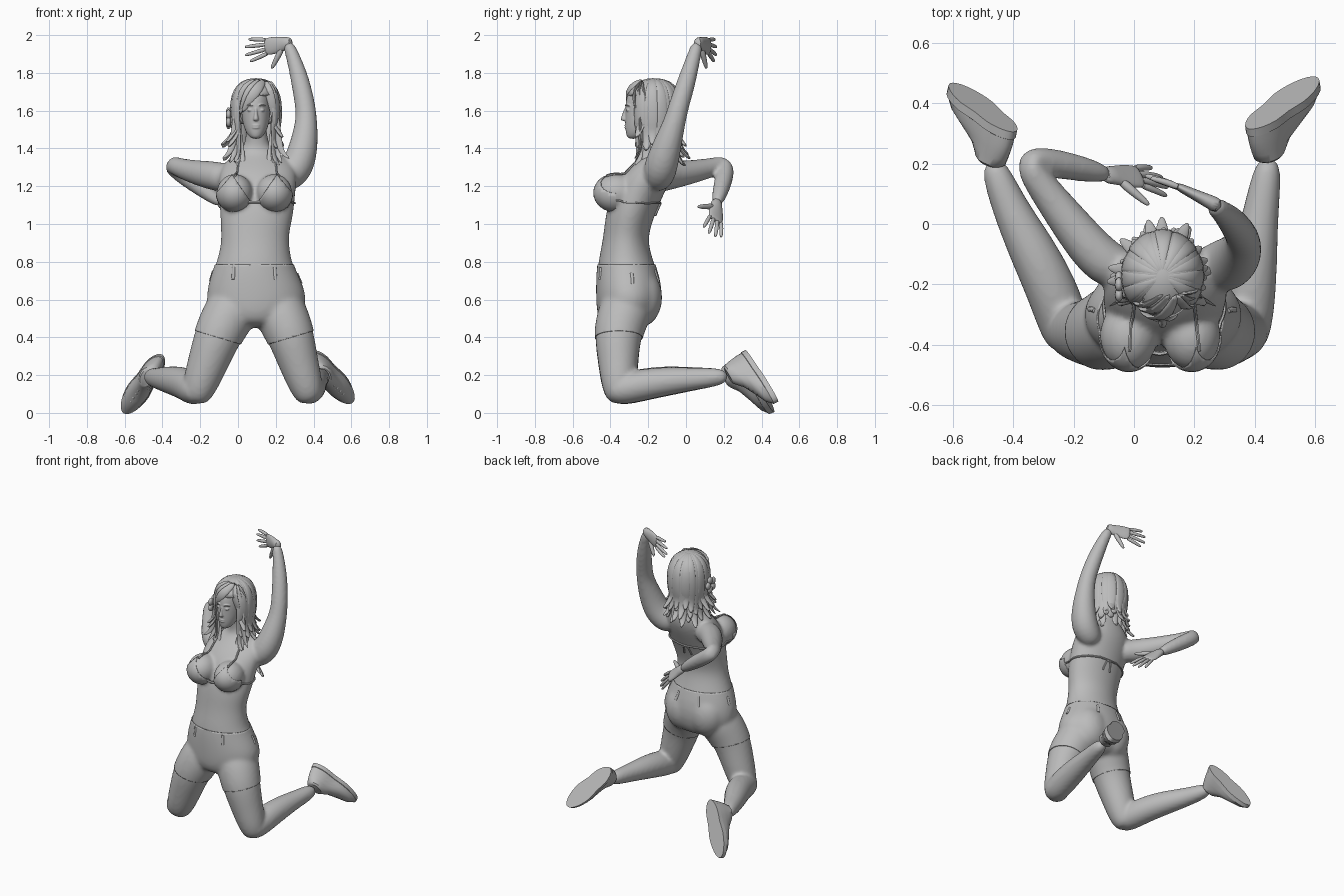
import bpy, bmesh, math, random
from mathutils import Vector as V

random.seed(4)
cube = bpy.data.objects.get("Cube")
if cube:
    bpy.data.objects.remove(cube)
clay = bpy.data.materials.new("plain_grey")
clay.use_nodes = True
clay.diffuse_color = (0.5, 0.5, 0.5, 1)
clay.node_tree.nodes["Principled BSDF"].inputs["Base Color"].default_value = (0.5, 0.5, 0.5, 1)

def loft(bm, rings, n=16):   # closed skin over elliptical rings: centre, half axis u, half axis v
    turn = [2 * math.pi * i / n for i in range(n)]
    loops = [[bm.verts.new(V(c) + V(u) * math.cos(a) + V(v) * math.sin(a)) for a in turn] for c, u, v in rings]
    for low, high in zip(loops, loops[1:]):
        for i in range(n):
            bm.faces.new((low[i], low[i - 1], high[i - 1], high[i]))
    bm.faces.new(loops[0])
    bm.faces.new(loops[-1][::-1])

def stack(bm, rows, n=24):   # horizontal rings: z, centre x, centre y, radius x, radius y
    loft(bm, [((x, y, z), (rx, 0, 0), (0, ry, 0)) for z, x, y, rx, ry in rows], n)

def tube(bm, pts, ref=(0, 1, 0), flat=1.0, n=12):   # limb along (x, y, z, radius), thinned towards ref
    ps, rings = [V(p[:3]) for p in pts], []
    for i, p in enumerate(ps):
        t = (ps[min(i + 1, len(ps) - 1)] - ps[max(i - 1, 0)]).normalized()
        u = t.cross(V(ref)).normalized()
        rings.append((p, u * pts[i][3], u.cross(t) * pts[i][3] * flat))
    loft(bm, rings, n)

def ball(bm, centre, size, seg=24):
    for v in bmesh.ops.create_uvsphere(bm, u_segments=seg, v_segments=seg // 2, radius=1)["verts"]:
        v.co = V([c + s * k for c, s, k in zip(centre, size, v.co)])

def subdivide(levels):
    return ("SUBSURF", dict(levels=levels, render_levels=levels))

def blend(voxel, steps):
    return [subdivide(2), ("REMESH", dict(mode="VOXEL", voxel_size=voxel, use_smooth_shade=True)),
            ("SMOOTH", dict(factor=.5, iterations=steps))]

def finish(name, bm, mods=(), angle=50):
    bmesh.ops.recalc_face_normals(bm, faces=bm.faces)
    me = bpy.data.meshes.new(name)
    bm.to_mesh(me)
    bm.free()
    me.materials.append(clay)
    me.polygons.foreach_set("use_smooth", [True] * len(me.polygons))
    me.set_sharp_from_angle(angle=math.radians(angle))
    ob = bpy.data.objects.new(name, me)
    bpy.context.collection.objects.link(ob)
    for kind, settings in mods:
        m = ob.modifiers.new(kind.lower(), kind)
        for key, value in settings.items():
            setattr(m, key, value)
    return ob

def snap(ob, p):   # nearest point on a finished surface, and its normal
    return ob.evaluated_get(bpy.context.evaluated_depsgraph_get()).closest_point_on_mesh(V(p))[1:3]

CX, HX = .1, .095   # middle of the chest and of the head
torso = [(.45, .09, -.31, .13, .1), (.5, .09, -.31, .23, .155), (.6, .1, -.3, .268, .172), (.7, .09, -.305, .24, .167),
         (.79, .085, -.317, .202, .15), (.88, .09, -.322, .182, .126), (.95, .09, -.317, .18, .12),
         (1.05, .1, -.295, .195, .131), (1.15, .1, -.26, .203, .14), (1.25, .105, -.215, .21, .14),
         (1.32, .11, -.175, .19, .11), (1.37, .1, -.15, .12, .075), (1.41, .1, -.15, .062, .06),
         (1.5, .097, -.17, .055, .058), (1.56, .095, -.19, .05, .055)]
thighs = [[(0, -.3, .6, .14), (-.06, -.337, .5, .139), (-.112, -.364, .4, .128), (-.165, -.358, .25, .11),
           (-.208, -.355, .13, .095), (-.23, -.35, .05, .06)],
          [(.19, -.3, .6, .14), (.24, -.337, .5, .139), (.283, -.364, .4, .128), (.325, -.358, .25, .108),
           (.365, -.355, .13, .093), (.385, -.35, .05, .06)]]
shins = [[(-.21, -.42, .125, .06), (-.225, -.35, .12, .09), (-.27, -.22, .152, .09), (-.34, -.08, .172, .082),
          (-.42, .07, .182, .06), (-.475, .22, .195, .046)],
         [(.37, -.42, .125, .06), (.373, -.35, .12, .087), (.387, -.22, .152, .088), (.403, -.07, .172, .076),
          (.425, .07, .182, .058), (.45, .23, .195, .046)]]
arms = [[(.0, -.16, 1.23, .07), (-.1, -.14, 1.25, .085), (-.21, .0, 1.27, .069), (-.305, .125, 1.295, .054),
         (-.35, .19, 1.318, .046), (-.35, .21, 1.308, .048), (-.29, .205, 1.258, .052), (-.18, .185, 1.18, .046),
         (-.075, .16, 1.1, .03)],
        [(.2, -.16, 1.2, .07), (.31, -.14, 1.28, .097), (.348, -.105, 1.4, .082), (.363, -.06, 1.54, .06),
         (.358, -.04, 1.62, .056), (.33, .005, 1.76, .052), (.288, .045, 1.9, .037), (.26, .062, 1.96, .032)]]
busts = [(CX + s * .104 - .013, -.37, 1.165) for s in (-1, 1)]

# Skin: torso, limbs and bust blended into one surface
bm = bmesh.new()
stack(bm, torso)
for i, ref in ((0, (.3, .2, .9)), (1, (0, 1, 0))):
    tube(bm, thighs[i])
    tube(bm, shins[i], ref=(0, 0, 1))
    tube(bm, arms[i], ref=ref)
    ball(bm, busts[i], (.097, .116, .1))
body = finish("body", bm, blend(.011, 6))

# Shorts: pelvis and upper thighs a little proud of the skin, with sloping hems
bm = bmesh.new()
stack(bm, [(z, x, y, rx + .006, ry + .006) for z, x, y, rx, ry in torso[:7]])
for s, leg in zip((-1, 1), thighs):
    tube(bm, [(x, y, z, r + .006) for x, y, z, r in leg[:4]])
    ball(bm, (.09 + s * .09, -.24, .61), (.13, .116, .155))
source = finish("shorts_source", bm, blend(.012, 10))
bm = bmesh.new()
bm.from_object(source, bpy.context.evaluated_depsgraph_get())
bpy.data.objects.remove(source)
for s, point, normal in ((0, (0, 0, .785), (0, 0, 1)), (-1, (-.11, 0, .4), (-.3, 0, -1)), (1, (.285, 0, .4), (.3, 0, -1))):
    part = [f for f in bm.faces if s == 0 or (f.calc_center_median().x - .09) * s > 0]
    part += list({e for f in part for e in f.edges}) + list({v for f in part for v in f.verts})
    bmesh.ops.bisect_plane(bm, geom=part, plane_co=point, plane_no=normal, clear_outer=True)
shorts = finish("shorts", bm, [("SOLIDIFY", dict(thickness=.005))])

# Belt loops lying on the waistband
bm = bmesh.new()
for x, y in ((-.045, -.5), (.215, -.5), (-.2, -.27), (.4, -.27), (.0, -.1), (.19, -.1)):
    spots = [snap(shorts, (x, y, z)) for z in (.71, .745, .778)]
    loft(bm, [(p, V((-no.y, no.x, 0)) * .009, no * .007) for p, no in spots], 8)
finish("belt_loops", bm)

# Bikini top: cups trimmed to triangles, with straps that follow the skin
for side, s, c in (("right", -1, busts[0]), ("left", 1, busts[1])):
    bm = bmesh.new()
    ball(bm, c, (.101, .121, .104), 32)
    for off, no in (((0, 0, 0), (0, 1, 0)), ((-s * .025, 0, .04), (-s * .8, 0, .55)), ((s * .06, 0, .045), (s * .7, 0, .6))):
        bmesh.ops.bisect_plane(bm, geom=bm.verts[:] + bm.edges[:] + bm.faces[:],
                               plane_co=V(c) + V(off), plane_no=no, clear_outer=True)
    finish(side + "_bikini_cup", bm, [("SOLIDIFY", dict(thickness=.004))])
neck = ((.115, -.42, 1.25), (.11, -.33, 1.28), (.1, -.27, 1.32), (.09, -.2, 1.37), (.065, -.14, 1.4))
back = ((.19, -.37, 1.12), (.22, -.3, 1.11), (.21, -.22, 1.105), (.16, -.15, 1.1), (.08, -.1, 1.095), (0, -.1, 1.095))
tail = ((0, -.1, 1.095), (.02, -.1, 1.08), (.035, -.1, 1.02))
bm = bmesh.new()
for s in (-1, 1):
    for line, ref in ((neck, (1, 0, 0)), (back, (0, 0, 1)), (tail, (1, 0, 0))):
        fine = [V(a).lerp(V(b), k / 4) for a, b in zip(line, line[1:]) for k in range(5 if b == line[-1] else 4)]
        spots = [snap(body, (CX + s * p.x, p.y, p.z)) for p in fine]
        tube(bm, [(*(p + no * .004), .006) for p, no in spots], ref=ref, n=6)
tube(bm, [(.03, -.42, 1.115, .006), (.085, -.43, 1.115, .008), (.14, -.42, 1.115, .006)], ref=(0, 0, 1), n=6)
finish("bikini_straps", bm)

# Hands: flat palm, four spread fingers and a thumb
for name, wrist, tip, thumb in (("right_hand", (-.08, .162, 1.105), (.11, .152, .945), (.37, -.76, .46)),
                                ("left_hand", (.262, .068, 1.957), (.03, .18, 1.92), (0, 0, -1))):
    w, d = V(wrist), (V(tip) - V(wrist)).normalized()
    t = (V(thumb) - d * V(thumb).dot(d)).normalized()
    no = d.cross(t)
    bm = bmesh.new()
    loft(bm, [(w + d * k, t * a, no * b) for k, a, b in
              ((-.03, .032, .028), (.02, .034, .023), (.07, .048, .018), (.125, .046, .014), (.135, .04, .01))])
    for k, length in ((1.5, .115), (.5, .135), (-.5, .13), (-1.5, .105)):
        way = (d + t * (k * .15 + .05)).normalized()
        tube(bm, [(*(w + d * .115 + t * k * .023 + way * length * f + no * f * f * .015), r)
                  for f, r in ((0, .013), (.5, .012), (.9, .01), (1, .005))], ref=no, n=8)
    tube(bm, [(*(w + d * .03 + t * .015 + (d * .7 + t * .9) * f), r)
              for f, r in ((0, .019), (.06, .016), (.1, .012), (.118, .006))], ref=no, n=8)
    finish(name, bm, [subdivide(1)], angle=90)

# Shoes: stacked outlines from the sole up to the ankle, with laces
for name, heel, toe, ankle in (("right_shoe", (-.4, .305, .308), (-.6, .468, .008), (-.475, .19, .19)),
                               ("left_shoe", (.38, .315, .328), (.602, .488, .065), (.45, .2, .19))):
    h, axis, size = V(heel), (V(toe) - V(heel)).normalized(), (V(toe) - V(heel)).length
    up = V(ankle) - h
    up = (up - axis * up.dot(axis)).normalized()
    across = axis.cross(up)
    bm = bmesh.new()
    loft(bm, [(h + up * z + axis * c * size, axis * l * size, across * w) for z, c, l, w in
              ((0, .5, .5, .066), (.028, .5, .5, .068), (.03, .5, .488, .064), (.055, .46, .445, .063),
               (.08, .37, .345, .058), (.11, .28, .235, .052), (.14, .24, .165, .05), (.15, .24, .13, .04))], 32)
    for v in bm.verts:   # pinch the waist of the sole
        f = (v.co - h).dot(axis) / size
        v.co -= across * (v.co - h).dot(across) * .18 * math.exp(-((f - .4) / .15) ** 2)
    for i in range(5):
        p = h + axis * size * (.42 + i * .08) + up * (.122 - i * .012)
        tube(bm, [(*(p + across * k * .032 - up * abs(k) * .016), .006) for k in (-1, -.5, 0, .5, 1)], ref=up, n=6)
    finish(name, bm, angle=40)

# Head with nose, lips, brows and eyes
bm = bmesh.new()
stack(bm, [(z, HX, y, a, b) for z, y, a, b in
           ((1.45, -.28, .022, .027), (1.475, -.26, .048, .058), (1.52, -.235, .067, .088), (1.57, -.215, .076, .108),
            (1.62, -.205, .079, .118), (1.68, -.195, .077, .12), (1.73, -.19, .055, .095), (1.75, -.19, .02, .04))])
stack(bm, [(z, HX, y, a, b) for z, y, a, b in
           ((1.545, -.325, .013, .015), (1.555, -.328, .017, .022), (1.58, -.322, .009, .016), (1.62, -.315, .007, .012))], 10)
for s in (-1, 1):
    ball(bm, (HX, -.316, 1.516 + s * .0055), (.023, .011, .007), 12)
    ball(bm, (HX + s * .031, -.305, 1.603), (.016, .015, .009), 12)
    tube(bm, [(HX + s * x, y, z, .005) for x, y, z in ((.014, -.323, 1.627), (.035, -.316, 1.634), (.055, -.297, 1.624))],
         ref=(0, 0, 1), n=6)
finish("head", bm, blend(.004, 2))

# Hair: cap open around the face, then layered locks that flick outwards at the ends
bm = bmesh.new()
ball(bm, (HX, -.175, 1.63), (.122, .15, .142), 32)
gap = [f for f in bm.faces if (c := f.calc_center_median()).y < -.24 and c.z < 1.7 - (c.x - HX) * .3 or c.z < 1.53]
bmesh.ops.delete(bm, geom=gap, context="FACES")
finish("hair_cap", bm, [("SOLIDIFY", dict(thickness=.012))])
bm = bmesh.new()
for layer, count in ((0, 15), (1, 13), (2, 11)):
    for i in range(count):
        a = math.radians(48 + 264 * (i + random.uniform(.3, .7)) / count)
        out, along = V((math.sin(a), -math.cos(a), 0)), V((math.cos(a), math.sin(a), 0))
        end, flick = 1.33 + layer * .05 + random.uniform(-.03, .03), random.uniform(.13, .18)
        path = ((.0, 1.768, .006), (.045, 1.762, .016), (.09, 1.733, .025), (.118, 1.68, .031), (.128, 1.6, .034),
                (.12, 1.51, .031), (.112, end + .07, .027), (.87 * flick, end + .02, .02), (flick, end, .006))
        loft(bm, [(V((HX, -.17, z)) + V((out.x, out.y * 1.12, 0)) * (r + layer * .003), along * wd,
                   (out + V((0, 0, .6))) * .008) for r, z, wd in path], 8)
locks = []
for k in range(4):   # curls over the front of both shoulders
    locks += [[(s * x, y, z, r) for x, y, z, r in
               ((.09, -.25, 1.66, .014), (.105, -.24, 1.55, .024), (.085 + k * .012, -.215 - k * .01, 1.43, .02),
                (.07 + k * .022, -.25, 1.34 + k * .012, .016), (.06 + k * .04, -.275, 1.27 + k * .025, .004))] for s in (-1, 1)]
for k in range(3):   # fringe parted off centre and swept across the forehead
    locks += [[(.045 - k * .02, -.23, 1.765, .014), (.015 - k * .034, -.305 + k * .015, 1.725, .032),
               (-.03 - k * .024, -.318 + k * .026, 1.665, .03), (-.078 - k * .01, -.283 + k * .03, 1.585 - k * .012, .005)],
              [(.045 + k * .01, -.23, 1.76, .014), (.07 + k * .012, -.285 + k * .028, 1.71, .028),
               (.09 + k * .008, -.27 + k * .036, 1.62, .024), (.095, -.245 + k * .032, 1.53, .005)]]
for pts in locks:
    tube(bm, [(HX + x, y, z, r) for x, y, z, r in pts], flat=.35, n=8)
finish("hair_locks", bm, [subdivide(1)])

# Flower behind the right ear
bm = bmesh.new()
for a in range(0, 360, 72):
    ball(bm, (-.05, -.21 + .03 * math.cos(math.radians(a)), 1.56 + .034 * math.sin(math.radians(a))), (.014, .024, .026), 12)
finish("hair_flower", bm)
